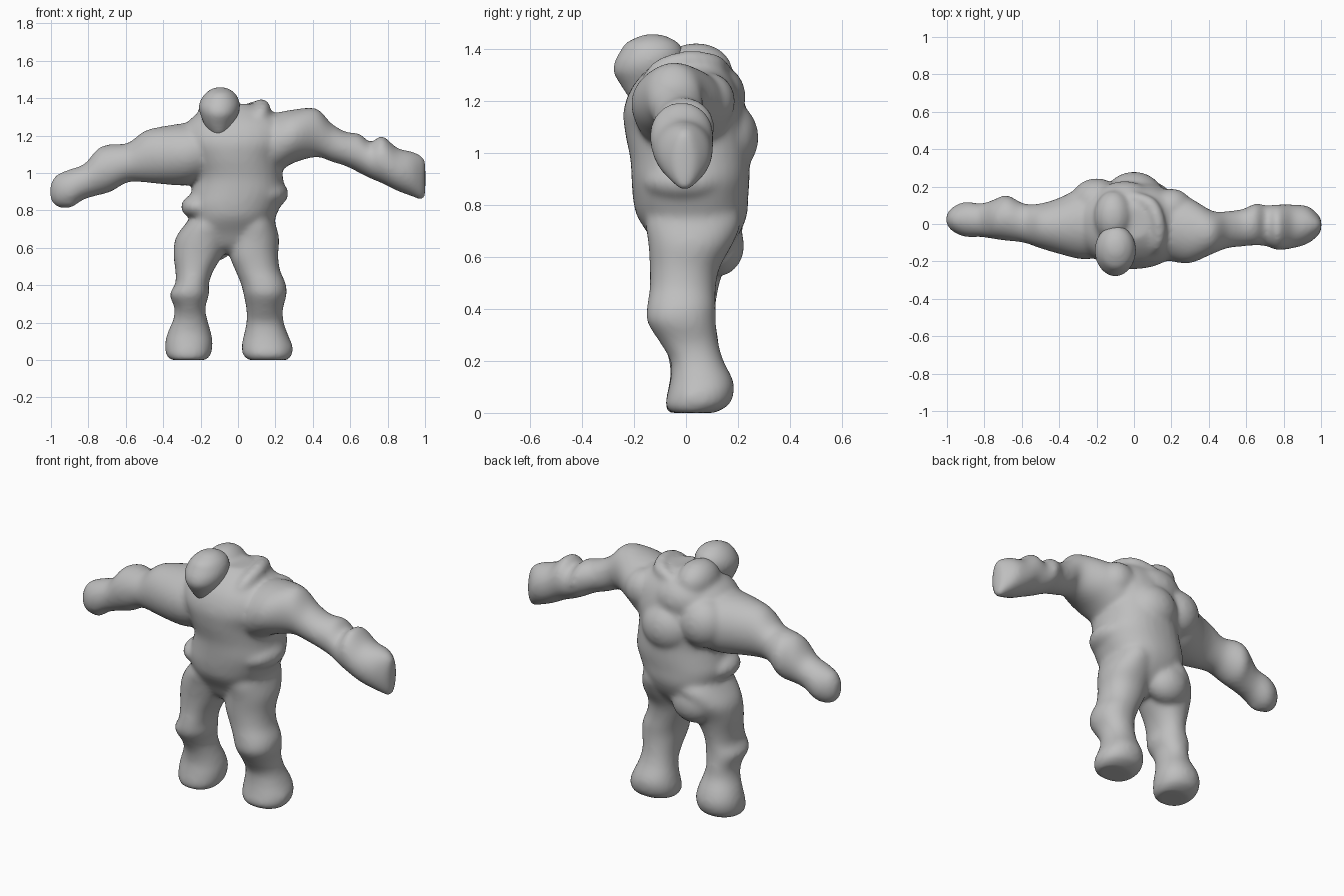
import bpy, bmesh, math
from mathutils import Matrix, Vector

grey = bpy.data.materials.new("clay grey")
grey.diffuse_color = (0.52, 0.52, 0.52, 1)


def spline(rows, steps):
    """Catmull-Rom interpolation through rows of numbers."""
    out = []
    for i in range(len(rows) - 1):
        p0, p1, p2, p3 = (rows[max(i - 1, 0)], rows[i], rows[i + 1],
                          rows[min(i + 2, len(rows) - 1)])
        for s in range(steps):
            t = s / steps
            out.append([0.5 * (2 * b + (c - a) * t + (2 * a - 5 * b + 4 * c - d) * t * t
                               + (3 * b - a - 3 * c + d) * t ** 3)
                        for a, b, c, d in zip(p0, p1, p2, p3)])
    out.append(list(rows[-1]))
    return out


def loft(bm, axis, rows, power=1.0, segs=32):
    """Closed skin over oval rings: (position, min a, max a, min b, max b)."""
    def bulge(v):
        return math.copysign(abs(v) ** power, v)
    rings = []
    for t, a0, a1, b0, b1 in spline(rows, 4):
        ring = []
        for k in range(segs):
            u = 2 * math.pi * k / segs
            a = (a0 + a1) / 2 + (a1 - a0) / 2 * bulge(math.cos(u))
            b = (b0 + b1) / 2 + (b1 - b0) / 2 * bulge(math.sin(u))
            ring.append(bm.verts.new((t, a, b) if axis == "X" else (a, b, t)))
        rings.append(ring)
    for r, q in zip(rings, rings[1:]):
        for k in range(segs):
            n = (k + 1) % segs
            bm.faces.new((r[k], r[n], q[n], q[k]))
    bm.faces.new(rings[0][::-1])
    bm.faces.new(rings[-1])


def lump(bm, centre, radii):
    m = Matrix.Translation(Vector(centre)) @ Matrix.Diagonal((*radii, 1))
    bmesh.ops.create_uvsphere(bm, u_segments=24, v_segments=16, radius=1, matrix=m)


def fold(bm, path):
    """Soft roll along a path of (x, y, z, radius)."""
    for x, y, z, r in spline(path, 8):
        lump(bm, (x, y, z), (r, r, r))


def fuse(bm, name, voxel, rounds):
    """Merge overlapping volumes into one smooth skin."""
    bmesh.ops.recalc_face_normals(bm, faces=bm.faces[:])
    mesh = bpy.data.meshes.new(name)
    bm.to_mesh(mesh)
    bm.free()
    ob = bpy.data.objects.new(name, mesh)
    bpy.context.collection.objects.link(ob)
    rm = ob.modifiers.new("fuse", "REMESH")
    rm.mode = "VOXEL"
    rm.voxel_size = voxel
    sm = ob.modifiers.new("soften", "SMOOTH")
    sm.factor = 0.5
    sm.iterations = rounds
    dg = bpy.context.evaluated_depsgraph_get()
    done = bpy.data.meshes.new_from_object(ob.evaluated_get(dg))
    ob.modifiers.clear()
    ob.data = done
    done.name = name
    done.materials.clear()
    done.materials.append(grey)
    for p in done.polygons:
        p.use_smooth = True
        p.material_index = 0
    return ob


body = bmesh.new()

# torso, from crotch to neck
loft(body, "Z", [
    (0.57, -0.10, 0.04, -0.05, 0.08), (0.61, -0.20, 0.13, -0.10, 0.14),
    (0.68, -0.26, 0.18, -0.14, 0.20), (0.76, -0.26, 0.20, -0.19, 0.235),
    (0.83, -0.27, 0.23, -0.205, 0.24), (0.90, -0.25, 0.25, -0.21, 0.245),
    (0.98, -0.23, 0.24, -0.215, 0.245), (1.08, -0.26, 0.24, -0.235, 0.24),
    (1.17, -0.30, 0.28, -0.24, 0.225), (1.26, -0.28, 0.27, -0.205, 0.195),
    (1.33, -0.20, 0.18, -0.14, 0.15), (1.37, -0.12, 0.08, -0.08, 0.09)], 0.9)

# arm on the -x side
loft(body, "X", [
    (-1.004, 0.00, 0.05, 0.86, 0.94), (-0.97, -0.04, 0.09, 0.82, 0.99),
    (-0.90, -0.07, 0.12, 0.815, 1.02), (-0.82, -0.07, 0.11, 0.86, 1.05),
    (-0.75, -0.08, 0.13, 0.88, 1.13), (-0.68, -0.09, 0.155, 0.90, 1.155),
    (-0.59, -0.10, 0.11, 0.95, 1.16), (-0.50, -0.13, 0.11, 0.95, 1.225),
    (-0.40, -0.16, 0.14, 0.94, 1.25), (-0.26, -0.19, 0.20, 0.935, 1.27),
    (-0.10, -0.16, 0.18, 0.98, 1.28)])

# arm on the +x side
loft(body, "X", [
    (0.08, -0.17, 0.15, 0.98, 1.28), (0.20, -0.20, 0.17, 1.00, 1.32),
    (0.30, -0.21, 0.14, 1.055, 1.34), (0.42, -0.16, 0.07, 1.085, 1.345),
    (0.50, -0.13, 0.07, 1.06, 1.265), (0.58, -0.12, 0.08, 1.035, 1.22),
    (0.65, -0.115, 0.11, 1.00, 1.21), (0.71, -0.12, 0.10, 0.97, 1.165),
    (0.77, -0.14, 0.105, 0.945, 1.20), (0.85, -0.13, 0.105, 0.905, 1.135),
    (0.93, -0.105, 0.095, 0.875, 1.115), (0.985, -0.06, 0.05, 0.855, 1.09),
    (1.002, -0.03, 0.02, 0.88, 1.06)])

# leg and foot on the -x side
loft(body, "Z", [
    (0.0, -0.36, -0.17, -0.07, 0.11), (0.03, -0.385, -0.145, -0.08, 0.165),
    (0.09, -0.39, -0.135, -0.07, 0.185), (0.15, -0.375, -0.145, -0.06, 0.17),
    (0.22, -0.345, -0.165, -0.07, 0.135), (0.28, -0.34, -0.175, -0.10, 0.125),
    (0.35, -0.365, -0.155, -0.14, 0.115), (0.41, -0.335, -0.155, -0.14, 0.115),
    (0.48, -0.335, -0.13, -0.13, 0.125), (0.56, -0.345, -0.08, -0.13, 0.15),
    (0.65, -0.335, -0.03, -0.14, 0.20), (0.73, -0.28, -0.02, -0.15, 0.22),
    (0.80, -0.22, -0.04, -0.12, 0.18)], 0.93)

# leg and foot on the +x side
loft(body, "Z", [
    (0.0, 0.055, 0.265, -0.06, 0.11), (0.03, 0.025, 0.29, -0.08, 0.165),
    (0.08, 0.02, 0.29, -0.07, 0.185), (0.13, 0.03, 0.27, -0.06, 0.18),
    (0.20, 0.045, 0.245, -0.06, 0.145), (0.27, 0.045, 0.24, -0.10, 0.125),
    (0.35, 0.03, 0.26, -0.15, 0.115), (0.41, 0.015, 0.255, -0.15, 0.115),
    (0.48, -0.015, 0.225, -0.14, 0.115), (0.56, -0.045, 0.215, -0.14, 0.13),
    (0.65, -0.04, 0.22, -0.145, 0.18), (0.73, -0.02, 0.20, -0.155, 0.21),
    (0.80, 0.02, 0.18, -0.13, 0.19)], 0.93)

# muscle lumps: neck hump, back, shoulders, hips, seat, toe
for centre, radii in [
        ((-0.11, 0.04, 1.315), (0.105, 0.14, 0.11)),
        ((-0.05, 0.10, 1.22), (0.17, 0.13, 0.13)),
        ((0.00, 0.14, 1.06), (0.16, 0.14, 0.15)),
        ((-0.20, 0.12, 1.12), (0.14, 0.125, 0.14)),
        ((0.20, 0.09, 1.20), (0.11, 0.10, 0.11)),
        ((-0.21, -0.02, 0.82), (0.095, 0.13, 0.07)),
        ((0.13, 0.0, 0.89), (0.14, 0.17, 0.09)),
        ((-0.14, 0.12, 0.645), (0.13, 0.105, 0.12)),
        ((-0.90, 0.0, 0.85), (0.04, 0.04, 0.035)),
        ((0.265, 0.04, 0.06), (0.03, 0.06, 0.035))]:
    lump(body, centre, radii)

# collar roll and smaller fold beside the head
fold(body, [(0.00, 0.14, 1.32, 0.035), (0.09, 0.10, 1.345, 0.04), (0.13, 0.0, 1.355, 0.04),
            (0.125, -0.10, 1.32, 0.04), (0.09, -0.15, 1.25, 0.035), (0.03, -0.19, 1.19, 0.03)])
fold(body, [(0.18, -0.08, 1.28, 0.03), (0.17, -0.14, 1.23, 0.03), (0.11, -0.185, 1.16, 0.03)])

fuse(body, "body", 0.012, 16)

# head: blunt crown tapering to a chin
head = bmesh.new()
loft(head, "Z", [
    (1.195, -0.12, -0.08, -0.20, -0.13), (1.215, -0.15, -0.05, -0.22, -0.08),
    (1.26, -0.18, -0.025, -0.25, -0.05), (1.31, -0.20, 0.0, -0.278, -0.02),
    (1.35, -0.21, 0.01, -0.275, -0.01), (1.39, -0.20, 0.005, -0.255, -0.01),
    (1.425, -0.175, -0.015, -0.23, -0.03), (1.45, -0.14, -0.05, -0.18, -0.075),
    (1.458, -0.11, -0.08, -0.15, -0.11)])
fuse(head, "head", 0.01, 6)
